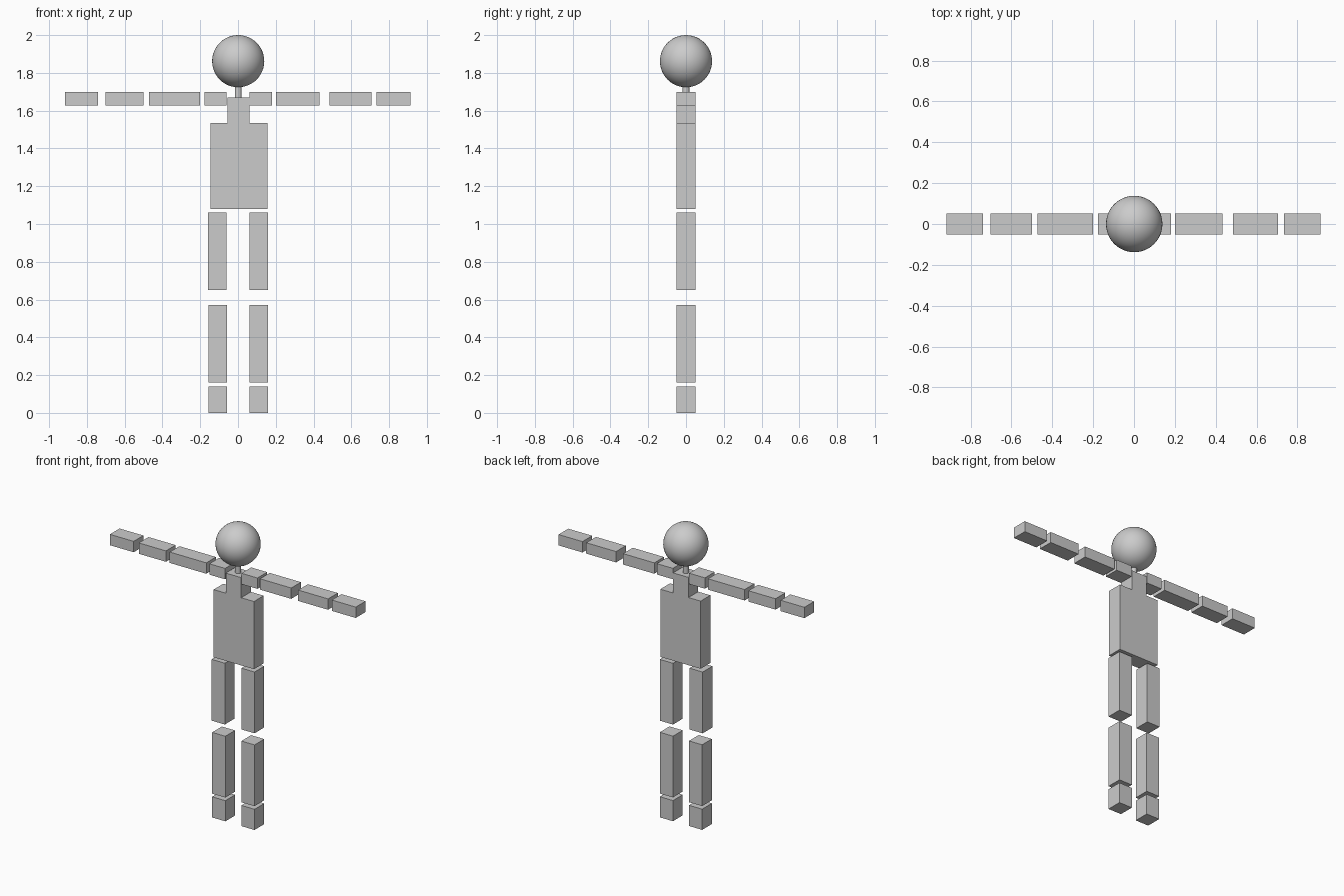
import bpy

if "Cube" in bpy.data.objects:
    bpy.data.objects.remove(bpy.data.objects["Cube"])

DEPTH = 0.103


def box(name, x0, x1, z0, z1):
    bpy.ops.mesh.primitive_cube_add(size=1, location=((x0 + x1) / 2, 0, (z0 + z1) / 2))
    ob = bpy.context.object
    ob.name = name
    ob.scale = (x1 - x0, DEPTH, z1 - z0)
    bpy.ops.object.transform_apply(location=False, rotation=False, scale=True)
    return ob


# Torso: stepped profile extruded through the depth
profile = [(-0.145, 1.08), (0.155, 1.08), (0.155, 1.535), (0.06, 1.535),
           (0.06, 1.67), (-0.055, 1.67), (-0.055, 1.535), (-0.145, 1.535)]
n = len(profile)
verts = [(x, y, z) for y in (-DEPTH / 2, DEPTH / 2) for x, z in profile]
faces = [list(range(n)), list(range(2 * n - 1, n - 1, -1))]
faces += [[(i + 1) % n, i, i + n, (i + 1) % n + n] for i in range(n)]
mesh = bpy.data.meshes.new("torso")
mesh.from_pydata(verts, [], faces)
bpy.context.collection.objects.link(bpy.data.objects.new("torso", mesh))

# Arms: the two sides have slightly different block lengths
arms = {
    "left": [("shoulder", -0.177, -0.06), ("upper_arm", -0.472, -0.20),
             ("forearm", -0.702, -0.50), ("hand", -0.917, -0.74)],
    "right": [("shoulder", 0.062, 0.181), ("upper_arm", 0.20, 0.432),
              ("forearm", 0.484, 0.706), ("hand", 0.734, 0.912)],
}
for side, parts in arms.items():
    for part, x0, x1 in parts:
        box(f"{side}_{part}", x0, x1, 1.627, 1.70)

# Legs
for part, z0, z1, left_x in [("thigh", 0.65, 1.062, -0.16),
                             ("shin", 0.16, 0.572, -0.156),
                             ("foot", 0.0, 0.139, -0.156)]:
    box(f"left_{part}", left_x, left_x + 0.098, z0, z1)
    box(f"right_{part}", 0.061, 0.159, z0, z1)

# Neck
bpy.ops.mesh.primitive_cylinder_add(vertices=32, radius=0.018, depth=0.08, location=(0.001, 0, 1.705))
bpy.context.object.name = "neck"
bpy.ops.object.shade_smooth_by_angle()

# Head
bpy.ops.mesh.primitive_uv_sphere_add(segments=48, ring_count=24, radius=0.138, location=(0.001, 0, 1.862))
bpy.context.object.name = "head"
bpy.ops.object.shade_smooth()
